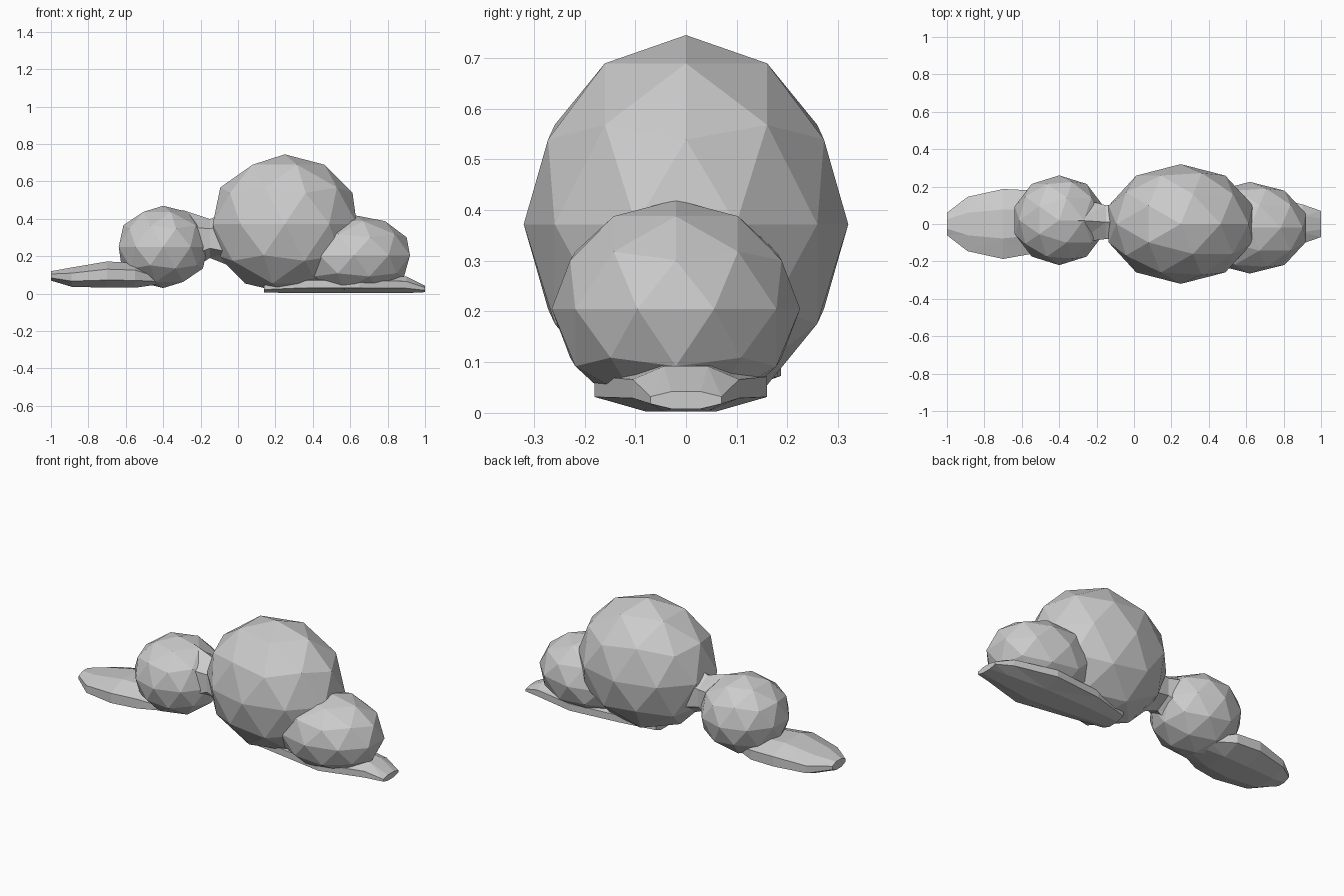
import bpy, bmesh, math
from mathutils import Vector

if "Cube" in bpy.data.objects:
    bpy.data.objects.remove(bpy.data.objects["Cube"])


def finish(bm, name):
    bmesh.ops.triangulate(bm, faces=bm.faces[:])
    bmesh.ops.recalc_face_normals(bm, faces=bm.faces[:])
    mesh = bpy.data.meshes.new(name)
    bm.to_mesh(mesh)
    bm.free()
    obj = bpy.data.objects.new(name, mesh)
    bpy.context.collection.objects.link(obj)
    return obj


def blob(name, centre, radii):
    """Low-poly ellipsoid, flattened where it meets the ground."""
    bm = bmesh.new()
    bmesh.ops.create_icosphere(bm, subdivisions=2, radius=1)
    for v in bm.verts:
        v.co = Vector(c + r * p for c, r, p in zip(centre, radii, v.co))
        v.co.z = max(v.co.z, 0.004)
    return finish(bm, name)


def loft(name, stations, sides=8):
    """Faceted tube along x; station = (x, y centre, half width, z low, z high)."""
    bm = bmesh.new()
    rings = []
    k = 1 / math.cos(math.pi / sides)
    for x, yc, w, lo, hi in stations:
        ring = []
        for i in range(sides):
            a = 2 * math.pi * (i + 0.5) / sides
            ring.append(bm.verts.new((x, yc + w * k * math.cos(a),
                                      (lo + hi) / 2 + (hi - lo) / 2 * k * math.sin(a))))
        rings.append(ring)
    for r0, r1 in zip(rings, rings[1:]):
        for i in range(sides):
            j = (i + 1) % sides
            bm.faces.new((r0[i], r0[j], r1[j], r1[i]))
    bm.faces.new(rings[0])
    bm.faces.new(rings[-1])
    return finish(bm, name)


# Rounded masses
blob("body", (0.25, 0, 0.372), (0.405, 0.32, 0.373))
blob("rear_lobe", (0.62, -0.02, 0.205), (0.315, 0.245, 0.215))
blob("head", (-0.40, 0.02, 0.25), (0.25, 0.24, 0.22))

# Flat bill at the left end
loft("bill", [(-1.0, 0, 0.06, 0.07, 0.12), (-0.89, 0, 0.145, 0.037, 0.14),
              (-0.70, 0, 0.187, 0.032, 0.172), (-0.55, 0.01, 0.17, 0.032, 0.165),
              (-0.42, 0.01, 0.10, 0.05, 0.10)])

# Pinched neck between head and body
loft("neck", [(-0.30, 0.02, 0.12, 0.12, 0.425), (-0.15, 0.01, 0.09, 0.205, 0.385),
              (-0.05, 0.01, 0.10, 0.17, 0.42)], 6)

# Flat belly running out into the short tail
loft("belly_and_tail", [(0.14, 0, 0.08, 0.006, 0.06), (0.35, 0, 0.13, 0.003, 0.10),
                        (0.65, -0.01, 0.17, 0.003, 0.10), (0.90, 0, 0.105, 0.003, 0.092),
                        (1.0, 0, 0.07, 0.008, 0.042)])
